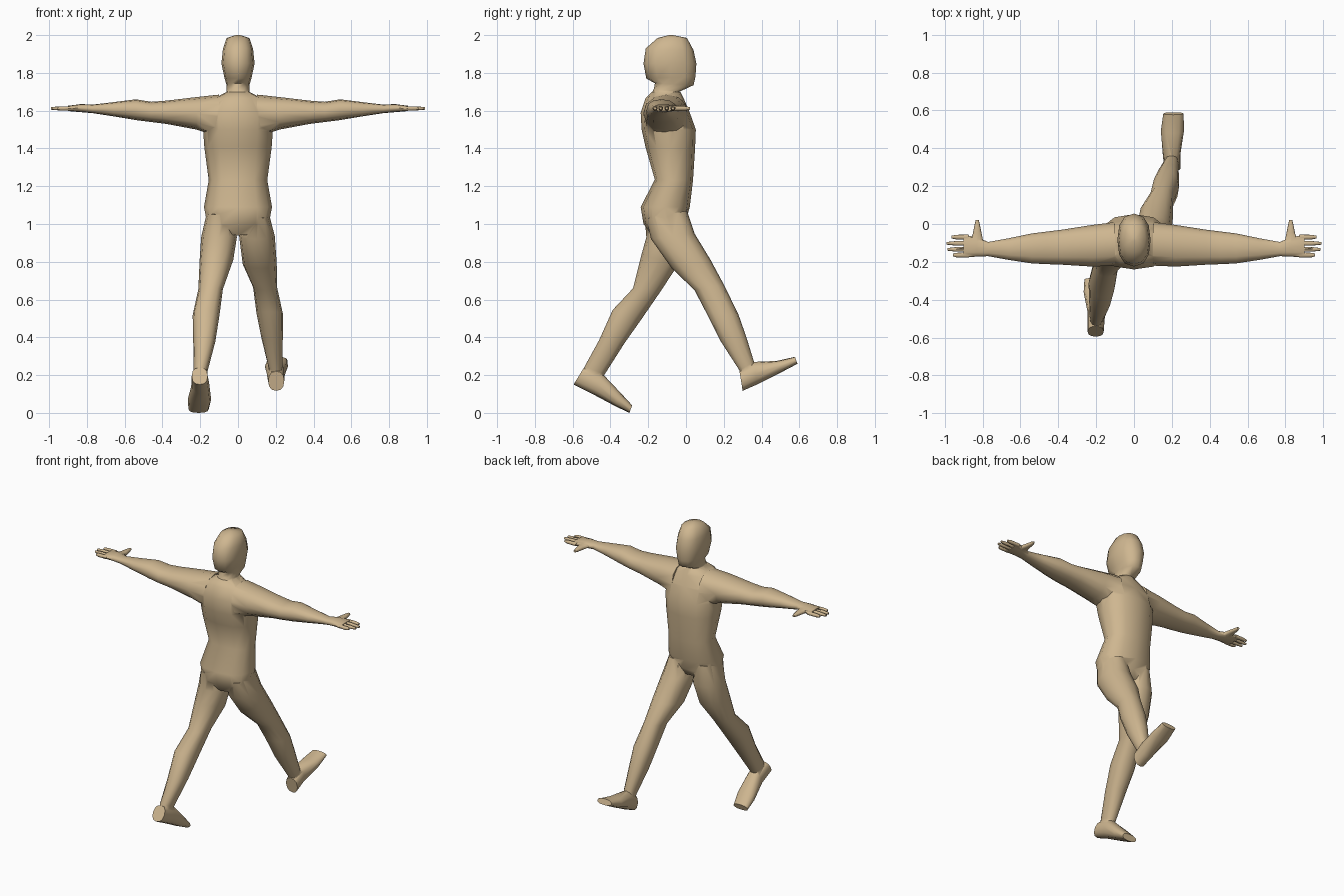
import bpy, bmesh, math
from mathutils import Vector

skin = bpy.data.materials.new("tan")
skin.diffuse_color = (0.62, 0.47, 0.28, 1)
SIDES = 12


def ring(c, u, v):
    """Slightly boxy ellipse around c with half axes u and v."""
    pts = []
    for i in range(SIDES):
        a = 2 * math.pi * i / SIDES
        k, s = math.cos(a), math.sin(a)
        k = math.copysign(abs(k) ** 0.85, k)
        s = math.copysign(abs(s) ** 0.85, s)
        pts.append(Vector(c) + Vector(u) * k + Vector(v) * s)
    return pts


def span(x0, x1, y1, z1, y2, z2):
    """Ring from a sideways range and a front and back point."""
    return ring(((x0 + x1) / 2, (y1 + y2) / 2, (z1 + z2) / 2),
                ((x1 - x0) / 2, 0, 0), (0, (y1 - y2) / 2, (z1 - z2) / 2))


def slice_x(x, y0, y1, z0, z1):
    """Ring across the arm at x."""
    return ring((x, (y0 + y1) / 2, (z0 + z1) / 2),
                (0, (y1 - y0) / 2, 0), (0, 0, (z1 - z0) / 2))


def loft(name, rings, sx=1):
    bm = bmesh.new()
    loops = [[bm.verts.new((p.x * sx, p.y, p.z)) for p in r] for r in rings]
    for a, b in zip(loops, loops[1:]):
        for i in range(SIDES):
            j = (i + 1) % SIDES
            bm.faces.new((a[i], a[j], b[j], b[i]))
    bm.faces.new(loops[0])
    bm.faces.new(loops[-1])
    bmesh.ops.recalc_face_normals(bm, faces=bm.faces)
    me = bpy.data.meshes.new(name)
    bm.to_mesh(me)
    bm.free()
    me.materials.append(skin)
    ob = bpy.data.objects.new(name, me)
    bpy.context.collection.objects.link(ob)
    return ob


# torso: half width, front y z, back y z
torso = [(.09, -.02, .975, -.18, .94), (.165, .0, 1.02, -.225, 1.0),
         (.18, .02, 1.09, -.24, 1.09), (.155, .037, 1.23, -.165, 1.235),
         (.178, .048, 1.40, -.215, 1.41), (.185, .052, 1.50, -.235, 1.50),
         (.185, .02, 1.59, -.24, 1.59), (.13, -.01, 1.66, -.215, 1.665),
         (.06, -.03, 1.70, -.18, 1.70)]
body = loft("body", [span(-w, w, *p) for w, *p in torso])

# head and neck
head = [(.075, -.01, 1.62, -.21, 1.64), (.06, -.035, 1.70, -.17, 1.715),
        (.062, .04, 1.735, -.165, 1.745), (.072, .05, 1.78, -.21, 1.77),
        (.088, .055, 1.85, -.225, 1.85), (.08, .04, 1.92, -.213, 1.93),
        (.06, .005, 1.985, -.15, 1.985), (.012, -.07, 2.0, -.09, 2.0)]
parts = [loft("head", [span(-w, w, *p) for w, *p in head])]

# arms, thumbs and fingers
arm = [(.10, -.22, .01, 1.46, 1.685), (.22, -.225, -.005, 1.50, 1.672),
       (.38, -.215, -.03, 1.53, 1.653), (.46, -.212, -.04, 1.54, 1.647),
       (.54, -.208, -.05, 1.55, 1.66), (.66, -.19, -.075, 1.57, 1.645),
       (.77, -.17, -.095, 1.587, 1.632), (.83, -.172, -.07, 1.592, 1.635),
       (.90, -.178, -.057, 1.598, 1.626)]
thumb = [(.83, -.10, .035, .016), (.828, -.045, .022, .014),
         (.828, .0, .013, .011), (.828, .02, .008, .007)]
fingers = [(-.069, .965), (-.102, .99), (-.134, .985), (-.164, .955)]
for side, sx in (("right", 1), ("left", -1)):
    parts.append(loft(side + "_arm", [slice_x(*r) for r in arm], sx))
    parts.append(loft(side + "_thumb", [
        ring((x, y, 1.612), (w, 0, 0), (0, 0, h)) for x, y, w, h in thumb], sx))
    for y, tip in fingers:
        parts.append(loft(side + "_finger", [
            slice_x(x, y - w, y + w, 1.612 - h, 1.612 + h)
            for x, w, h in ((.875, .013, .011), (.94, .012, .011), (tip, .007, .007))], sx))

# legs: inner x, outer x, front y z, back y z
front_leg = [(.03, .165, .005, 1.07, -.21, 1.03), (.006, .195, .045, .95, -.185, .92),
             (.025, .205, .13, .81, -.075, .765), (.08, .207, .20, .68, .045, .65),
             (.098, .237, .278, .52, .105, .535), (.125, .237, .32, .40, .18, .385),
             (.16, .235, .36, .27, .283, .225), (.165, .23, .37, .22, .30, .18)]
back_leg = [(.03, .165, .0, 1.07, -.22, 1.05), (.006, .195, .0, .93, -.21, .93),
            (.025, .203, -.045, .78, -.235, .84), (.08, .21, -.13, .65, -.28, .66),
            (.098, .24, -.24, .49, -.388, .545), (.12, .237, -.325, .37, -.46, .385),
            (.16, .235, -.43, .205, -.537, .245), (.165, .23, -.45, .17, -.55, .19)]
# feet: inner x, outer x, top y z, sole y z
front_foot = [(.16, .245, .283, .22, .30, .117), (.152, .245, .36, .27, .375, .15),
              (.142, .264, .48, .275, .505, .215), (.155, .262, .577, .297, .59, .26)]
back_foot = [(.16, .245, -.54, .24, -.595, .15), (.152, .245, -.44, .205, -.495, .10),
             (.142, .266, -.345, .105, -.375, .036), (.155, .262, -.285, .04, -.30, .0)]
for name, sx, leg, foot in (("front", 1, front_leg, front_foot),
                            ("back", -1, back_leg, back_foot)):
    parts.append(loft(name + "_leg", [span(*r) for r in leg], sx))
    parts.append(loft(name + "_foot", [span(*r) for r in foot], sx))

# fuse everything into one skin
bpy.context.view_layer.objects.active = body
body.select_set(True)
for p in parts:
    m = body.modifiers.new("fuse", 'BOOLEAN')
    m.operation, m.solver, m.object = 'UNION', 'EXACT', p
    bpy.ops.object.modifier_apply(modifier=m.name)
    bpy.data.objects.remove(p)
bpy.ops.object.shade_smooth_by_angle(angle=math.radians(60))
